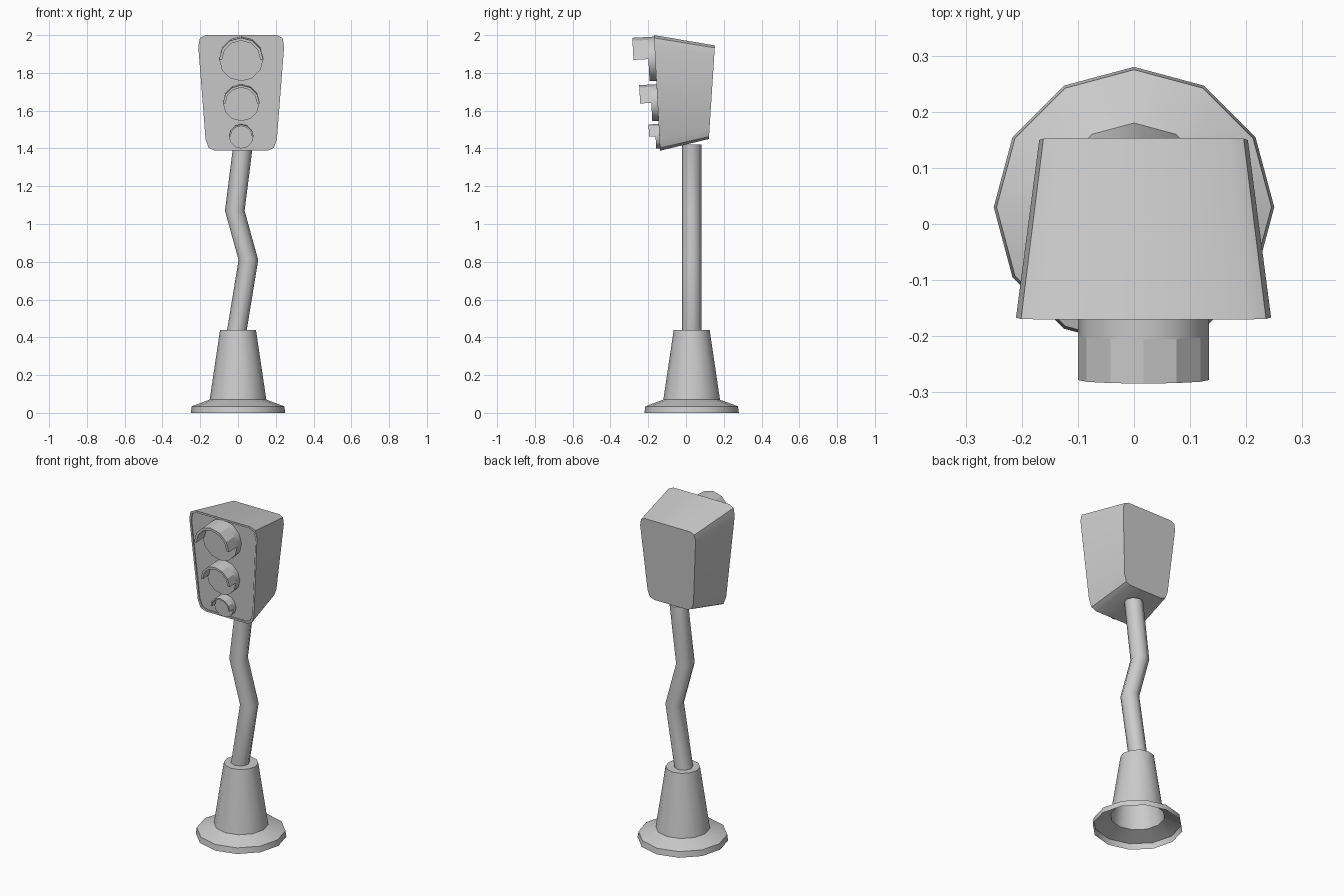
import bpy, bmesh, math
from mathutils import Matrix, Vector

if "Cube" in bpy.data.objects:
    bpy.data.objects.remove(bpy.data.objects["Cube"], do_unlink=True)

grey = bpy.data.materials.new("plain_grey")
grey.use_nodes = True
grey.diffuse_color = (0.6, 0.6, 0.6, 1)
grey.node_tree.nodes["Principled BSDF"].inputs["Base Color"].default_value = (0.6, 0.6, 0.6, 1)


def loft(name, rings, caps=(True, True), closed=False, smooth=None, outward=True):
    """Skin a list of equal-length point rings; optionally cap or join the ends."""
    bm = bmesh.new()
    loops = [[bm.verts.new(p) for p in ring] for ring in rings]
    pairs = list(zip(loops, loops[1:]))
    if closed:
        pairs.append((loops[-1], loops[0]))
    for a, b in pairs:
        for i in range(len(a)):
            j = (i + 1) % len(a)
            bm.faces.new((a[i], a[j], b[j], b[i]))
    if caps[0]:
        bm.faces.new(loops[0][::-1])
    if caps[1]:
        bm.faces.new(loops[-1])
    if outward:
        bmesh.ops.recalc_face_normals(bm, faces=bm.faces)
    mesh = bpy.data.meshes.new(name)
    bm.to_mesh(mesh)
    bm.free()
    mesh.materials.append(grey)
    obj = bpy.data.objects.new(name, mesh)
    bpy.context.collection.objects.link(obj)
    if smooth:
        bpy.ops.object.select_all(action="DESELECT")
        obj.select_set(True)
        bpy.context.view_layer.objects.active = obj
        bpy.ops.object.shade_smooth_by_angle(angle=math.radians(smooth))
    return obj


def circle(x, y, z, r, n):
    return [Vector((x + r * math.sin(k * math.tau / n), y + r * math.cos(k * math.tau / n), z))
            for k in range(n)]


AXIS_Y = 0.03
HEAD_X = 0.017

# Base: hollow flange and cone, open underneath
base_profile = [(0.25, 0), (0.245, 0.035), (0.15, 0.07), (0.095, 0.44)]
loft("base", [circle(0, AXIS_Y, z, r, 12) for r, z in base_profile],
     caps=(False, True), smooth=32, outward=False)

# Crooked pole
pole_path = [(-0.012, 0.40), (0.055, 0.81), (-0.017, 1.07), (0.027, 1.42)]
loft("pole", [circle(x, AXIS_Y, z, 0.052, 8) for x, z in pole_path], smooth=50)


def panel(half_top, half_low, top, low, corner):
    """Tapered, round-cornered outline; top and low are (y, z) of its edges."""
    top, low = Vector((0, *top)), Vector((0, *low))
    down = (low - top).normalized()
    slope = (half_low - half_top) / (low - top).length
    side = []
    for edge, sign, half in ((top, 1, half_top), (low, -1, half_low)):
        pts = [(0.9, 0), (0.25, 0.3), (0, 1.2)]
        for inward, along in (pts if sign == 1 else pts[::-1]):
            depth = sign * along * corner
            p = edge + down * depth
            p.x = half + slope * depth - inward * corner
            side.append(p)
    mirrored = [Vector((-p.x, p.y, p.z)) for p in reversed(side)]
    return [p + Vector((HEAD_X, 0, 0)) for p in side + mirrored]


# Lamp housing with a slightly sunken front panel
recess = Vector((0, 0.006, 0))
front = panel(0.232, 0.184, (-0.17, 2.0), (-0.137, 1.388), 0.05)
inner = panel(0.220, 0.173, (-0.169, 1.988), (-0.138, 1.400), 0.047)
back = panel(0.190, 0.150, (0.153, 1.945), (0.121, 1.45), 0.042)
loft("lamp_housing", [back, front, inner, [p + recess for p in inner]], smooth=40)

# Lamps: round drum with a half-ring visor above, tilted with the front panel
TILT = math.atan2(0.033, 0.612)
lamps = [("top", 1.875, 0.117, 0.036, 0.115),
         ("middle", 1.643, 0.097, 0.033, 0.092),
         ("bottom", 1.465, 0.065, 0.020, 0.054)]

for label, z, r, drum_out, visor_out in lamps:
    face_y = -0.17 + (2.0 - z) * math.tan(TILT)
    place = Matrix.Translation((HEAD_X, face_y, z)) @ Matrix.Rotation(TILT, 4, "X")

    def at(radius, k, out):
        a = k * math.tau / 12
        return place @ Vector((radius * math.cos(a), -out, radius * math.sin(a)))

    drum = [[at(r, k, out) for k in range(12)] for out in (-0.02, drum_out)]
    loft(label + "_lamp", drum, smooth=32)
    hollow = r * 0.87
    visor = [[at(r, k, drum_out - 0.004), at(r, k, visor_out),
              at(hollow, k, visor_out), at(hollow, k, drum_out - 0.004)] for k in range(7)]
    loft(label + "_visor", visor)
